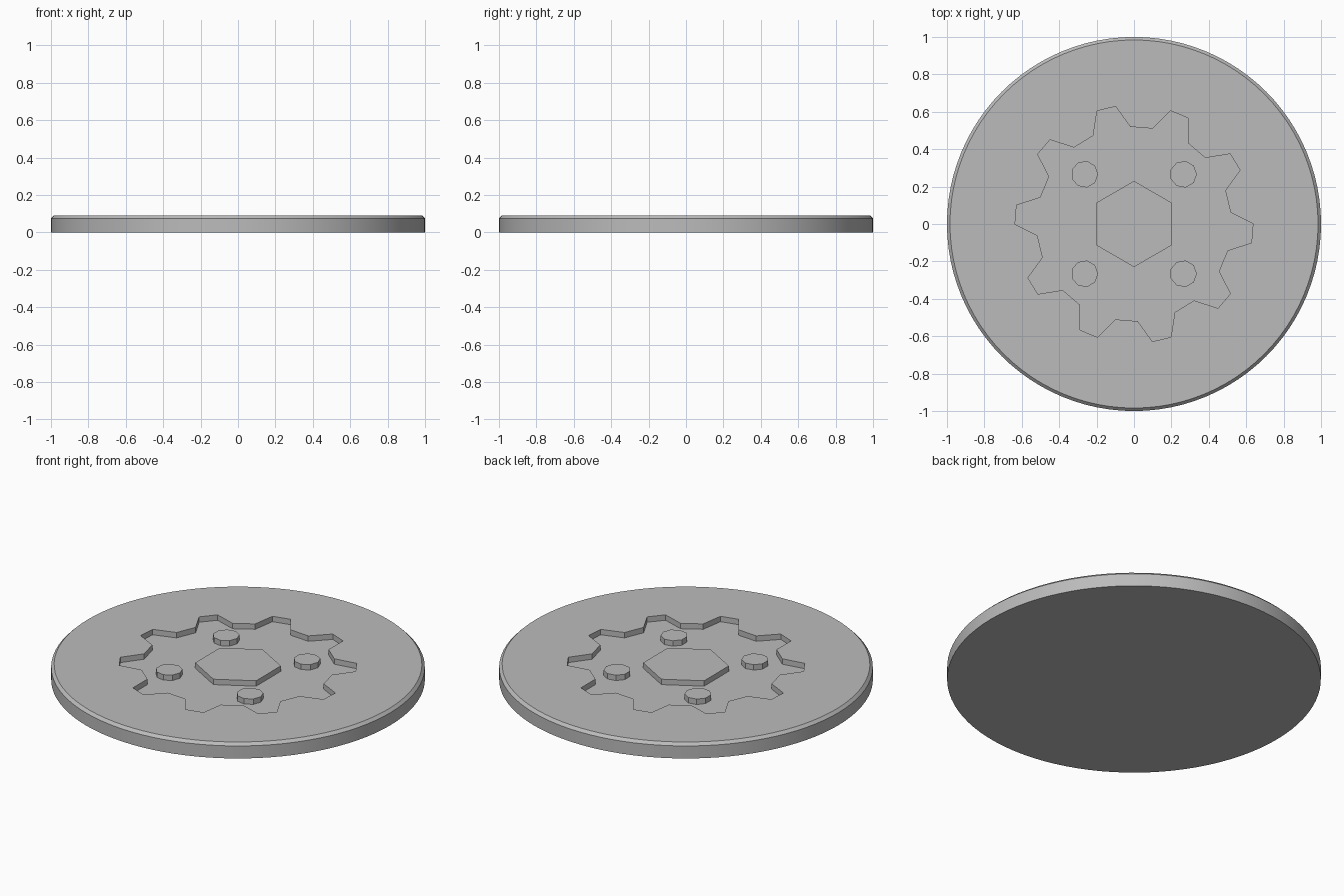
import bpy
import bmesh
import math

HEIGHT = 0.09
FLOOR = 0.058
SINK = 0.01

cube = bpy.data.objects.get("Cube")
if cube:
    bpy.data.objects.remove(cube, do_unlink=True)

grey = bpy.data.materials.new("plain_grey")
grey.use_nodes = True
colour = (0.5, 0.5, 0.5, 1)
grey.diffuse_color = colour
grey.node_tree.nodes["Principled BSDF"].inputs["Base Color"].default_value = colour


def ring(radius, sides, turn=0.0):
    """Regular polygon outline, first corner at angle turn."""
    step = math.tau / sides
    return [(radius * math.cos(turn + i * step), radius * math.sin(turn + i * step))
            for i in range(sides)]


def loft(name, layers, location=(0, 0, 0)):
    """Closed solid through a stack of (outline, z) layers."""
    bm = bmesh.new()
    loops = [[bm.verts.new((x, y, z)) for x, y in outline] for outline, z in layers]
    bm.faces.new(loops[0][::-1])
    bm.faces.new(loops[-1])
    for low, high in zip(loops, loops[1:]):
        for i in range(len(low)):
            j = (i + 1) % len(low)
            bm.faces.new((low[i], low[j], high[j], high[i]))
    mesh = bpy.data.meshes.new(name)
    bm.to_mesh(mesh)
    bm.free()
    mesh.materials.append(grey)
    obj = bpy.data.objects.new(name, mesh)
    obj.location = location
    bpy.context.collection.objects.link(obj)
    return obj


def gear_outline(teeth, tip, root, tip_half, root_half, turn):
    """Flat-topped teeth separated by flat valleys."""
    points = []
    for i in range(teeth):
        tooth = turn + i * 360 / teeth
        valley = tooth + 180 / teeth
        for radius, angle in ((tip, tooth - tip_half), (tip, tooth + tip_half),
                              (root, valley - root_half), (root, valley + root_half)):
            a = math.radians(angle)
            points.append((radius * math.cos(a), radius * math.sin(a)))
    return points


# Disc with a narrow chamfered rim
wide, narrow = ring(1, 96), ring(0.984, 96)
disc = loft("disc", [(wide, 0), (wide, HEIGHT - 0.016), (narrow, HEIGHT)])

# Gear-shaped recess cut into the top
gear = gear_outline(10, 0.636, 0.52, 4.6, 6.7, -4.5)
cutter = loft("recess_cutter", [(gear, FLOOR), (gear, HEIGHT + 0.1)])
cutter.hide_render = True
cut = disc.modifiers.new("recess", "BOOLEAN")
cut.operation = "DIFFERENCE"
cut.solver = "EXACT"
cut.object = cutter
bpy.context.view_layer.objects.active = disc
disc.select_set(True)
bpy.ops.object.modifier_apply(modifier=cut.name)
bpy.data.objects.remove(cutter, do_unlink=True)
bpy.ops.object.shade_smooth_by_angle(angle=math.radians(20))

# Raised hexagon in the middle of the recess
hexagon = ring(0.23, 6, math.pi / 2)
loft("centre_hexagon", [(hexagon, FLOOR - SINK), (hexagon, HEIGHT)])

# Four faceted pins around it
pin = ring(0.072, 9)
for side, sx in (("left", 1), ("right", -1)):
    for end, sy in (("front", -1), ("back", 1)):
        loft(f"{end}_{side}_pin", [(pin, FLOOR - SINK), (pin, HEIGHT)],
             (0.264 * sx, 0.266 * sy, 0))
